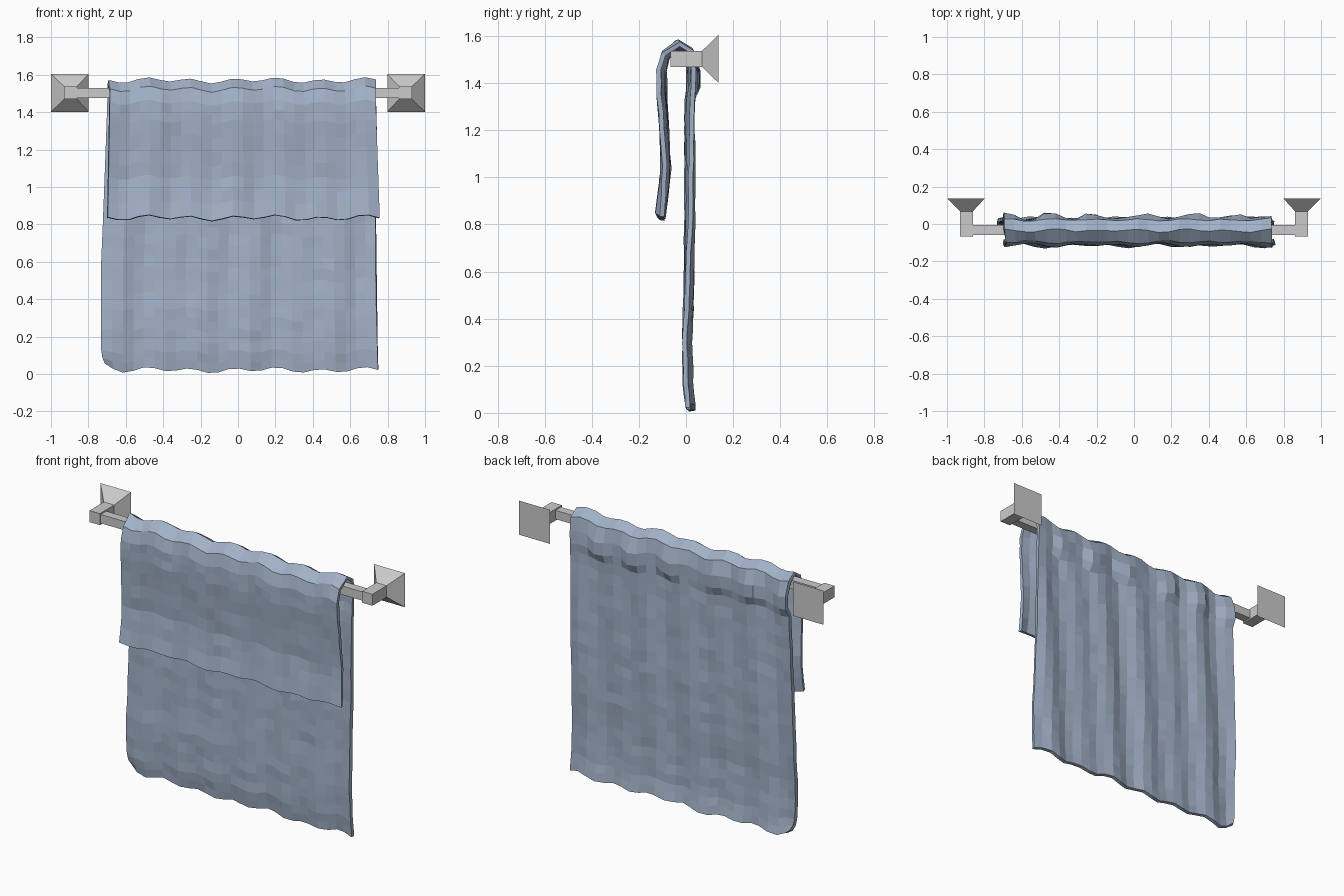
import bpy, bmesh, math, random
from mathutils import Vector

if "Cube" in bpy.data.objects:
    bpy.data.objects.remove(bpy.data.objects["Cube"])

random.seed(4)


def mesh_object(name, verts, faces):
    mesh = bpy.data.meshes.new(name)
    mesh.from_pydata(verts, [], faces)
    bm = bmesh.new()
    bm.from_mesh(mesh)
    bmesh.ops.recalc_face_normals(bm, faces=bm.faces)
    bm.to_mesh(mesh)
    bm.free()
    ob = bpy.data.objects.new(name, mesh)
    bpy.context.collection.objects.link(ob)
    return ob


def box(name, lo, hi):
    verts = [(x, y, z) for x in (lo[0], hi[0]) for y in (lo[1], hi[1]) for z in (lo[2], hi[2])]
    faces = [(0, 1, 3, 2), (4, 6, 7, 5), (0, 4, 5, 1), (2, 3, 7, 6), (0, 2, 6, 4), (1, 5, 7, 3)]
    return mesh_object(name, verts, faces)


# Rail
box("rail", (-0.862, -0.058, 1.477), (0.862, -0.006, 1.529))

# Arms and flared wall plates, one at each end
for side, s in (("left", -1), ("right", 1)):
    cx, cz = 0.895 * s, 1.503
    box(side + "_arm", (cx - 0.034, -0.066, cz - 0.034), (cx + 0.034, 0.07, cz + 0.034))
    verts = []
    for h, y, px in ((0.034, 0.068, cx), (0.101, 0.137, 0.899 * s)):
        verts += [(px - h, y, cz - h), (px + h, y, cz - h), (px + h, y, cz + h), (px - h, y, cz + h)]
    faces = [(0, 1, 2, 3), (7, 6, 5, 4)] + [(i, (i + 1) % 4, (i + 1) % 4 + 4, i + 4) for i in range(4)]
    mesh_object(side + "_wall_plate", verts, faces)

# Towel: side profile (y, z) from front hem over the rail to back hem
profile = [(-0.107, 0.834), (-0.096, 0.92), (-0.085, 1.05), (-0.093, 1.2), (-0.103, 1.35),
           (-0.103, 1.45), (-0.088, 1.518), (-0.035, 1.560), (0.014, 1.528), (0.022, 1.45),
           (0.020, 1.38), (0.016, 1.33), (0.015, 1.2), (0.016, 0.8), (0.012, 0.5),
           (0.005, 0.35), (0.008, 0.12), (0.020, 0.022)]
path = []
for (y0, z0), (y1, z1) in zip(profile, profile[1:]):
    n = max(1, round(math.hypot(y1 - y0, z1 - z0) / 0.065))
    path += [(y0 + (y1 - y0) * i / n, z0 + (z1 - z0) * i / n, 1 if y0 + y1 > -0.03 else 0) for i in range(n)]
path.append((*profile[-1], 1))

COLS = 26
bumps = (-0.68, -0.46, -0.24, 0.1, 0.34, 0.56)
verts = []
for y, z, back in path:
    for c in range(COLS + 1):
        u = c / COLS
        # Side edges splay slightly toward both hems
        if back:
            k = max(0, (1.5 - z) / 1.5)
            left, right = -0.695 - 0.035 * min(1, k * 1.6), 0.735 + 0.015 * k ** 3
        else:
            k = (1.56 - z) / 0.73
            left, right = -0.685 - 0.013 * k, 0.735 + 0.02 * k
        x = left + (right - left) * u
        # Vertical pleats drifting sideways down the cloth
        d = x + 0.08 * (1.5 - z)
        wave = math.sin(d * 27 + 0.7) * 0.6 + math.sin(d * 17 + 2) * 0.4
        amp = 0.009 if z > 1.5 else 0.013
        yy = y + amp * wave * (1 if back else -1) + random.uniform(-0.003, 0.003)
        zz = z + 0.011 * math.sin(x * 27 + 2.2) + 0.006 * math.sin(x * 11)
        # Small puckers behind the rail
        if back and 1.34 < z < 1.5:
            yy += 0.026 * max(math.exp(-((x - b) / 0.05) ** 2) for b in bumps)
        # Curled corner of the back hem
        if back and z < 0.15 and x < -0.6:
            t = min(1, (-0.6 - x) / 0.13) * (1 - z / 0.15)
            x += 0.03 * t ** 2
            zz += 0.045 * t ** 2
            yy += 0.012 * t
        verts.append((x, yy, max(zz, 0.004)))
W = COLS + 1
faces = [(r * W + c, r * W + c + 1, (r + 1) * W + c + 1, (r + 1) * W + c)
         for r in range(len(path) - 1) for c in range(COLS)]
towel = mesh_object("towel", verts, faces)
thick = towel.modifiers.new("thickness", "SOLIDIFY")
thick.thickness = 0.02
thick.offset = 0

cloth = bpy.data.materials.new("blue_grey_cloth")
cloth.diffuse_color = (0.36, 0.44, 0.57, 1)
cloth.use_nodes = True
cloth.node_tree.nodes["Principled BSDF"].inputs["Base Color"].default_value = cloth.diffuse_color
towel.data.materials.append(cloth)
